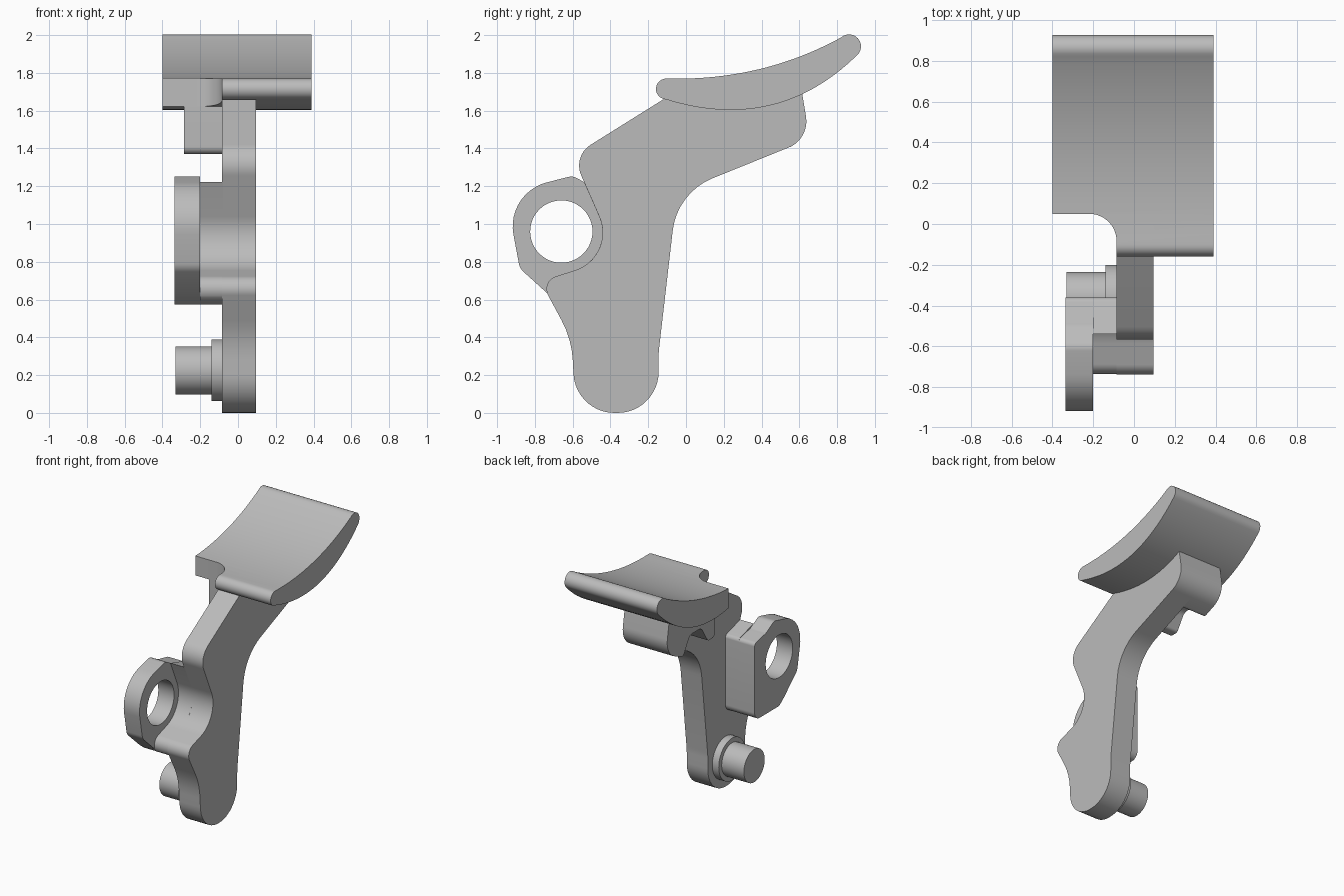
import bpy, bmesh, math
from mathutils import Vector, Matrix

if "Cube" in bpy.data.objects:
    bpy.data.objects.remove(bpy.data.objects["Cube"])

gray = bpy.data.materials.new("light_gray")
gray.diffuse_color = (0.5, 0.5, 0.5, 1)
gray.use_nodes = True
gray.node_tree.nodes["Principled BSDF"].inputs["Base Color"].default_value = gray.diffuse_color


def rounded(corners, step=8):
    """Outline from corners (a, b, radius), each corner replaced by an arc."""
    out, n = [], len(corners)
    for i, c in enumerate(corners):
        p = Vector(c[:2])
        r = c[2] if len(c) > 2 else 0
        if not r:
            out.append(p)
            continue
        d0 = (Vector(corners[i - 1][:2]) - p).normalized()
        d1 = (Vector(corners[(i + 1) % n][:2]) - p).normalized()
        half = d0.angle(d1) / 2
        centre = p + (d0 + d1).normalized() * r / math.sin(half)
        t = r / math.tan(half)
        s, e = p + d0 * t - centre, p + d1 * t - centre
        a0 = math.atan2(s.y, s.x)
        turn = (math.atan2(e.y, e.x) - a0 + math.pi) % math.tau - math.pi
        k = max(2, math.ceil(abs(math.degrees(turn)) / step))
        for j in range(k + 1):
            a = a0 + turn * j / k
            out.append(centre + Vector((math.cos(a), math.sin(a))) * r)
    return out


def finish(ob):
    bpy.ops.object.select_all(action='DESELECT')
    ob.select_set(True)
    bpy.context.view_layer.objects.active = ob
    bpy.ops.object.shade_smooth_by_angle(angle=math.radians(30))


def extrude(name, outline, lo, hi, axis='X'):
    """Extrude a (y, z) outline along x, or an (x, y) outline along z."""
    bm = bmesh.new()
    pos = (lambda p: (lo, p[0], p[1])) if axis == 'X' else (lambda p: (p[0], p[1], lo))
    face = bm.faces.new([bm.verts.new(pos(p)) for p in outline])
    geo = bmesh.ops.extrude_face_region(bm, geom=[face])['geom']
    move = Vector((hi - lo, 0, 0)) if axis == 'X' else Vector((0, 0, hi - lo))
    bmesh.ops.translate(bm, vec=move, verts=[g for g in geo if isinstance(g, bmesh.types.BMVert)])
    bmesh.ops.recalc_face_normals(bm, faces=bm.faces)
    me = bpy.data.meshes.new(name)
    bm.to_mesh(me)
    bm.free()
    me.materials.append(gray)
    ob = bpy.data.objects.new(name, me)
    bpy.context.collection.objects.link(ob)
    finish(ob)
    return ob


def circle(cy, cz, r, n=48):
    return [(cy + r * math.cos(math.tau * i / n), cz + r * math.sin(math.tau * i / n)) for i in range(n)]


def cut(ob, cutter):
    mod = ob.modifiers.new("cut", 'BOOLEAN')
    mod.operation, mod.solver, mod.object = 'DIFFERENCE', 'EXACT', cutter
    bpy.context.view_layer.objects.active = ob
    bpy.ops.object.modifier_move_to_index(modifier=mod.name, index=0)
    bpy.ops.object.modifier_apply(modifier=mod.name)
    bpy.data.objects.remove(cutter)
    finish(ob)


def bezier(a, c, b, n=20):
    a, c, b = Vector(a), Vector(c), Vector(b)
    return [a * (1 - t) ** 2 + c * 2 * t * (1 - t) + b * t * t for t in (i / n for i in range(n + 1))]


def cap(a, b, n=12):
    """Half circle running clockwise from a to b, end points left out."""
    a, b = Vector(a), Vector(b)
    m = (a + b) / 2
    return [m + Matrix.Rotation(-math.pi * i / n, 2) @ (a - m) for i in range(1, n)]


# Lever arm
extrude("lever_arm", rounded([
    (-0.585, 0, 0.217), (-0.145, 0, 0.217), (-0.145, 0.32, 0.4), (-0.047, 1.166, 0.34),
    (0.655, 1.45, 0.15), (0.61, 1.72), (0.2, 1.66), (-0.12, 1.66),
    (-0.6, 1.36, 0.13), (-0.365, 0.825, 0.21), (-0.77, 0.697, 0.07), (-0.605, 0.39, 0.5),
]), -0.085, 0.095)

# Curved thumb plate with a rounded notch at one front corner
tl, tr, br, bl = (-0.1, 1.77), (0.822, 1.988), (0.905, 1.893), (-0.108, 1.66)
plate = extrude("thumb_plate",
                bezier(tl, (0.40, 1.757), tr) + cap(tr, br) + bezier(br, (0.48, 1.476), bl) + cap(bl, tl),
                -0.4, 0.39)
cut(plate, extrude("notch_cutter", rounded([
    (-0.6, -0.4), (-0.085, -0.4), (-0.085, 0.05, 0.135), (-0.6, 0.05)]), 1.3, 2.2, 'Z'))

# Stub under the plate, arched along its lower edge
stub = extrude("plate_stub", rounded([
    (0.05, 1.66), (0.05, 1.37, 0.04), (0.14, 1.37, 0.03), (0.22, 1.50, 0.06), (0.36, 1.50, 0.06),
    (0.44, 1.363, 0.03), (0.655, 1.45, 0.15), (0.61, 1.72), (0.2, 1.66)]), -0.285, -0.08)

# Pivot eye and the step joining it to the arm
eye = extrude("pivot_eye", rounded([
    (-0.36, 0.575, 0.06), (-0.36, 1.17, 0.03), (-0.50, 1.20, 0.05), (-0.60, 1.255, 0.06),
    (-0.955, 1.165, 0.24), (-0.88, 0.765, 0.08), (-0.72, 0.62), (-0.66, 0.575, 0.04),
]), -0.335, -0.2)
cut(eye, extrude("eye_cutter", circle(-0.66, 0.96, 0.165), -0.5, 0.0))
extrude("pivot_step", rounded([
    (-0.36, 0.575, 0.06), (-0.36, 1.17, 0.03), (-0.54, 1.222), (-0.365, 0.825, 0.21),
    (-0.77, 0.697, 0.07), (-0.72, 0.61), (-0.66, 0.575, 0.04),
]), -0.2, -0.08)

# Pin and its collar at the foot of the arm
extrude("pin_collar", circle(-0.363, 0.225, 0.163), -0.14, -0.08)
extrude("pin", circle(-0.363, 0.225, 0.127), -0.33, -0.13)
